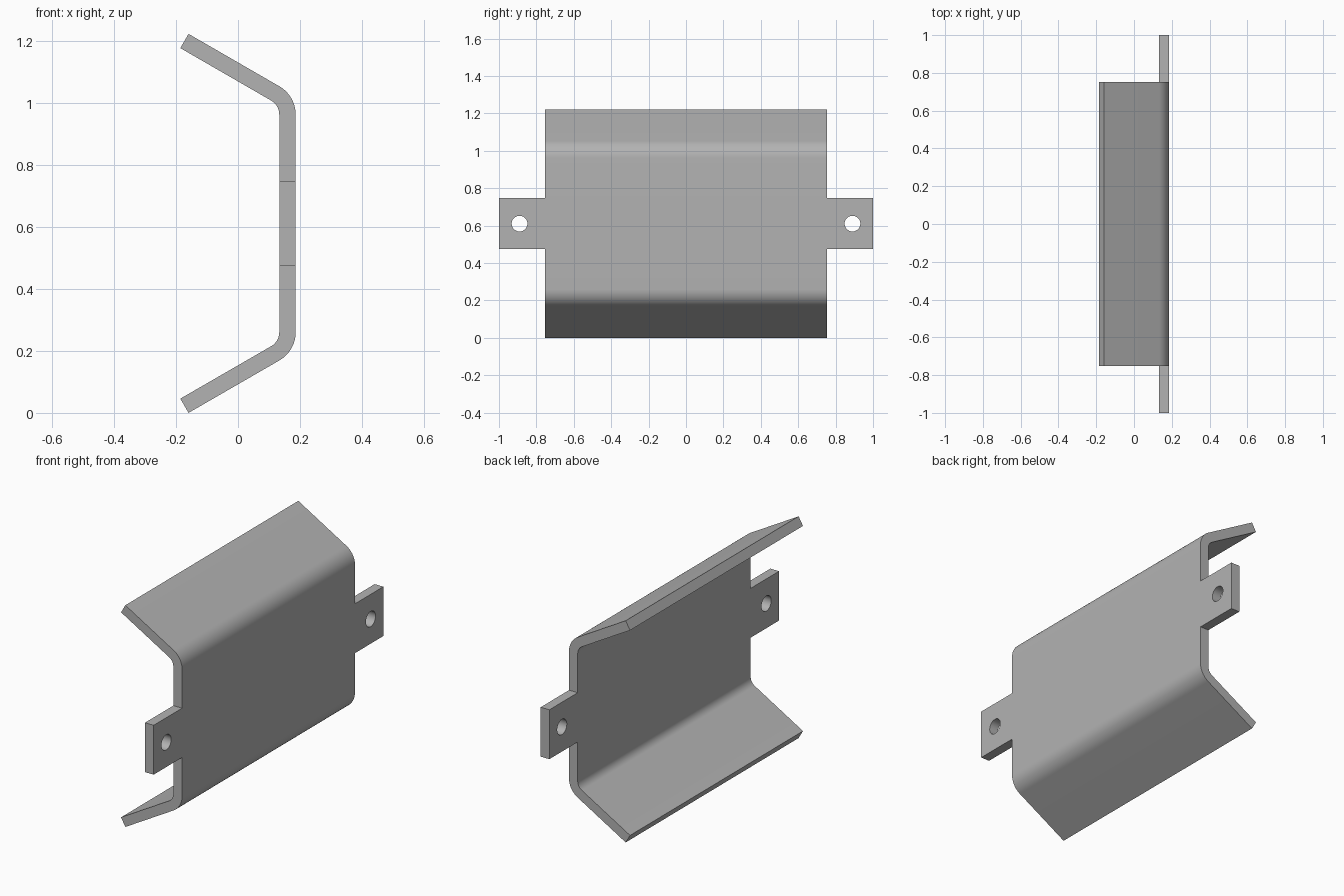
import bpy, bmesh
from math import radians, sin, cos, tan
from mathutils import Vector, Matrix

if "Cube" in bpy.data.objects:
    bpy.data.objects.remove(bpy.data.objects["Cube"])

THICK, OUTER_R, BACK_X, HEIGHT = 0.053, 0.105, 0.186, 1.222
BODY_Y, TAB_END, TAB_HALF = 0.753, 1.0, 0.136
HOLE_Y, HOLE_R = 0.89, 0.042
MID = HEIGHT / 2
BEND, STEPS = radians(60), 12

steel = bpy.data.materials.new("grey steel")
steel.use_nodes = True
steel.diffuse_color = (0.45, 0.45, 0.45, 1)
steel.node_tree.nodes["Principled BSDF"].inputs["Base Color"].default_value = (0.45, 0.45, 0.45, 1)

# Lower half of the bent section: (outer point, inward normal) from flange tip to tab edge
normal = Vector((-cos(BEND), sin(BEND)))
tip = Vector((-BACK_X - THICK * normal.x, 0))
corner_z = (BACK_X - tip.x) * tan(radians(30))
centre = Vector((BACK_X - OUTER_R, corner_z + OUTER_R * tan(BEND / 2)))
half = [(tip, normal)]
for i in range(STEPS + 1):
    a = -BEND * (1 - i / STEPS)
    d = Vector((cos(a), sin(a)))
    half.append((centre + d * OUTER_R, -d))
half.append((Vector((BACK_X, MID - TAB_HALF)), Vector((-1, 0))))
mirrored = [(Vector((p.x, HEIGHT - p.y)), Vector((n.x, -n.y))) for p, n in reversed(half)]
section = half + mirrored

# Sheet: strip of quads extruded along y
bm = bmesh.new()
rows = []
for p, n in section:
    q = p + n * THICK
    rows.append([bm.verts.new((v.x, -BODY_Y, v.y)) for v in (p, q)])
strip = [bm.faces.new((a[0], a[1], b[1], b[0])) for a, b in zip(rows, rows[1:])]


def extrude(faces, dy, keep):
    res = bmesh.ops.extrude_face_region(bm, geom=faces, use_keep_orig=keep)["geom"]
    bmesh.ops.translate(bm, vec=(0, dy, 0),
                        verts=[g for g in res if isinstance(g, bmesh.types.BMVert)])


extrude(strip, 2 * BODY_Y, True)
bmesh.ops.recalc_face_normals(bm, faces=bm.faces)

# Mounting tabs: pull out the middle end faces
for side in (-1, 1):
    ends = [f for f in bm.faces if abs(f.normal.y) > 0.9
            and (f.calc_center_median() - Vector((BACK_X - THICK / 2, side * BODY_Y, MID))).length < 0.01]
    extrude(ends, side * (TAB_END - BODY_Y), False)
bmesh.ops.recalc_face_normals(bm, faces=bm.faces)
mesh = bpy.data.meshes.new("bent_plate")
bm.to_mesh(mesh)
bm.free()
plate = bpy.data.objects.new("bent_plate", mesh)
bpy.context.collection.objects.link(plate)
mesh.materials.append(steel)

# Bolt holes through the tabs
bm = bmesh.new()
for side in (-1, 1):
    place = Matrix.Translation((BACK_X - THICK / 2, side * HOLE_Y, MID)) @ Matrix.Rotation(radians(90), 4, "Y")
    bmesh.ops.create_cone(bm, cap_ends=True, segments=48, radius1=HOLE_R, radius2=HOLE_R,
                          depth=4 * THICK, matrix=place)
cut_mesh = bpy.data.meshes.new("hole_cutter")
bm.to_mesh(cut_mesh)
bm.free()
cut_mesh.materials.append(steel)
cutter = bpy.data.objects.new("hole_cutter", cut_mesh)
cutter.hide_render = True
bpy.context.collection.objects.link(cutter)

mod = plate.modifiers.new("bolt_holes", "BOOLEAN")
mod.operation, mod.solver, mod.object = "DIFFERENCE", "EXACT", cutter
bpy.ops.object.select_all(action="DESELECT")
plate.select_set(True)
bpy.context.view_layer.objects.active = plate
bpy.ops.object.modifier_apply(modifier=mod.name)
bpy.data.objects.remove(cutter)
bpy.ops.object.shade_smooth_by_angle(angle=radians(25))
